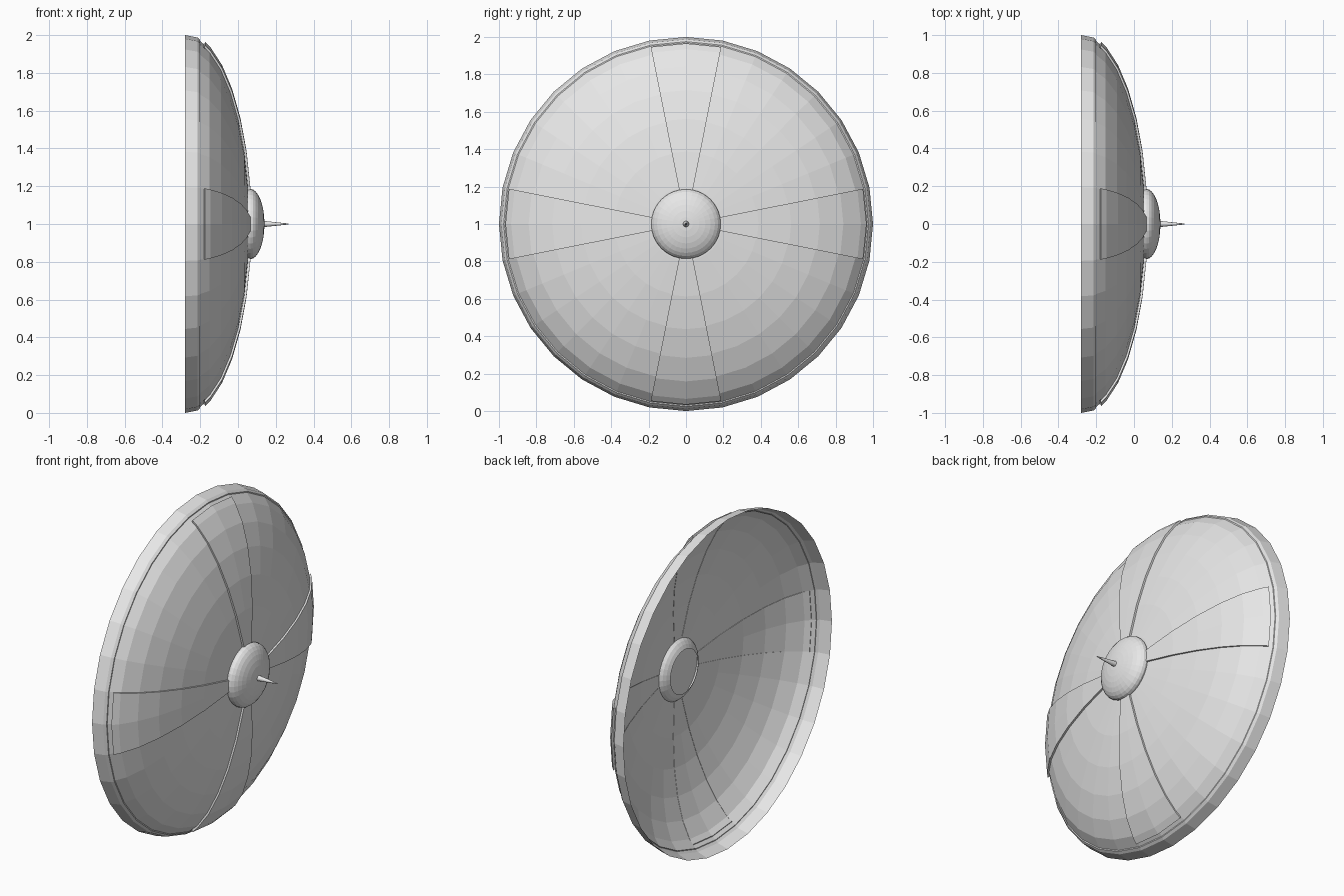
import bpy, math

if "Cube" in bpy.data.objects:
    bpy.data.objects.remove(bpy.data.objects["Cube"])

STEEL = bpy.data.materials.new("grey_steel")
STEEL.diffuse_color = (0.8, 0.8, 0.8, 1)
STEEL.use_nodes = True
STEEL.node_tree.nodes["Principled BSDF"].inputs["Base Color"].default_value = STEEL.diffuse_color
SIDES = 32
BACK, DEPTH = -0.28, 0.34


def make(name, verts, faces):
    me = bpy.data.meshes.new(name)
    me.from_pydata(verts, [], faces)
    me.update()
    me.materials.append(STEEL)
    ob = bpy.data.objects.new(name, me)
    bpy.context.collection.objects.link(ob)
    return ob


def lathe(name, profile, start=0, count=SIDES, sides=SIDES):
    """Sweep an (x, radius) profile around the x axis through z = 1."""
    verts, faces, n = [], [], len(profile)
    for i in range(count + 1):
        a = 2 * math.pi * (start + i) / sides
        verts += [(x, r * math.sin(a), 1 + r * math.cos(a)) for x, r in profile]
    for i in range(count):
        for j in range(n - 1):
            a, b = i * n + j, (i + 1) * n + j
            faces.append((a, b, b + 1, a + 1))
    ob = make(name, verts, faces)
    # weld the seam and the poles
    import bmesh
    bm = bmesh.new()
    bm.from_mesh(ob.data)
    bmesh.ops.remove_doubles(bm, verts=bm.verts, dist=1e-5)
    bmesh.ops.dissolve_degenerate(bm, edges=bm.edges, dist=1e-6)
    bm.to_mesh(ob.data)
    bm.free()
    return ob


def dome(t, lift=0):
    """Point on the shallow dome, t in degrees from the centre."""
    a = math.radians(t)
    return (BACK + (DEPTH + lift) * math.cos(a), (1 + lift) * math.sin(a))


rings = [11.25 * k for k in range(9)]

# dished shield body
lathe("shield_body", [dome(t) for t in rings])

# four raised wedge arms forming a cross
arm_t = [10] + rings[1:7] + [72.5]
for k, side in enumerate(("top", "right", "bottom", "left")):
    outer = [dome(t, 0.012) for t in arm_t]
    prof = [dome(arm_t[0])] + outer + [dome(arm_t[-1], -0.01)]
    arm = lathe("arm_" + side, prof, start=8 * k - 1, count=2)
    # side walls down to the body
    n = len(arm_t)
    v, f = [], []
    for s in (8 * k - 1, 8 * k + 1):
        a = 2 * math.pi * s / SIDES
        base = len(v)
        for t in arm_t:
            for x, r in (dome(t, 0.012), dome(t, -0.002)):
                v.append((x, r * math.sin(a), 1 + r * math.cos(a)))
        for j in range(n - 1):
            q = base + 2 * j
            f.append((q, q + 1, q + 3, q + 2))
    make("arm_walls_" + side, v, f)

# thin raised rim band
lathe("rim_band", [(BACK, 1.0), (-0.214, 0.987), (-0.2, 0.975), (-0.2, 0.964)])

# central boss
boss = lathe("boss", [(0.065 + 0.075 * math.cos(math.radians(a)), 0.186 * math.sin(math.radians(a)))
                      for a in [11.25 * k for k in range(13)]])

# spike
lathe("spike", [(0.27, 0), (0.262, 0.003), (0.13, 0.017)], count=16, sides=16)
